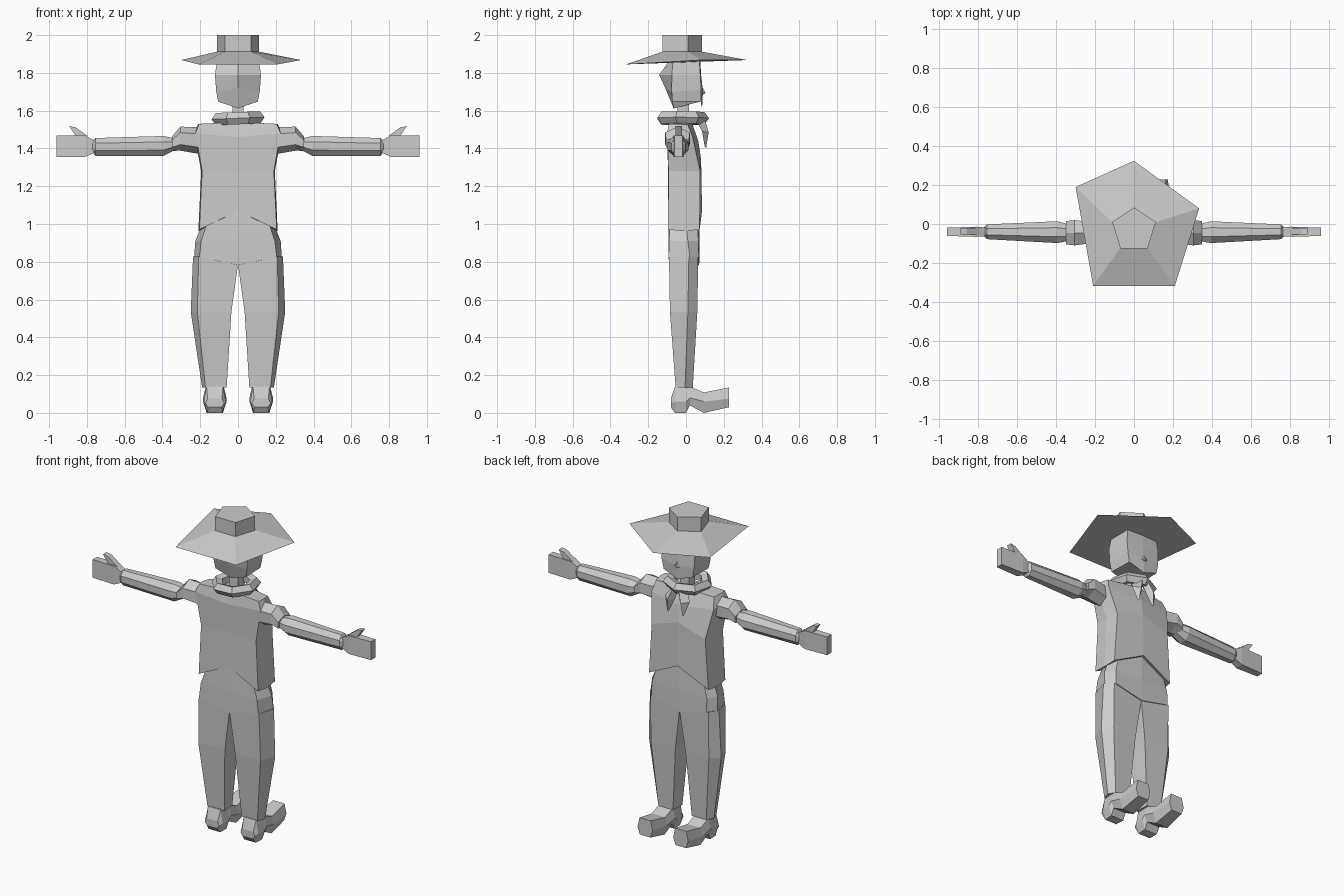
import bpy, bmesh
from math import sin, cos, pi
from mathutils import Vector


def loft(name, rings, flip=False):
    """Skin a stack of equal-length point rings and cap both ends."""
    bm = bmesh.new()
    s = -1 if flip else 1
    vs = [[bm.verts.new((s * x, y, z)) for x, y, z in r] for r in rings]
    n = len(vs[0])
    for a, b in zip(vs, vs[1:]):
        for i in range(n):
            j = (i + 1) % n
            bm.faces.new((a[i], a[j], b[j], b[i]))
    bm.faces.new(vs[0][::-1])
    bm.faces.new(vs[-1])
    bmesh.ops.recalc_face_normals(bm, faces=bm.faces)
    me = bpy.data.meshes.new(name)
    bm.to_mesh(me)
    bm.free()
    ob = bpy.data.objects.new(name, me)
    bpy.context.collection.objects.link(ob)
    return ob


def pair(name, rings):
    loft(name + "_right", rings)
    loft(name + "_left", rings, True)


def sym(half):
    """Close a ring given its +x half, starting and ending on x = 0."""
    return half + [(-x, y, z) for x, y, z in half[-2:0:-1]]


def xring(x, y, z, ry, rz, n):
    """Regular section across x with flat sides; ry, rz are half extents."""
    k = 1 / cos(pi / n)
    a = [2 * pi * (i + 0.5) / n for i in range(n)]
    return [(x, y + ry * k * cos(t), z + rz * k * sin(t)) for t in a]


def lift(outline, z):
    return [(x, y, z) for x, y in outline]


# Hat: sloping five-sided brim and crown
brim = [(0, .325, 1.868), (.335, .08, 1.868), (.21, -.318, 1.845),
        (-.21, -.318, 1.845), (-.3, .19, 1.868)]
crown = [(0, .085), (.112, .01), (.07, -.125), (-.07, -.125), (-.112, .01)]
loft("hat_brim", [brim, lift(crown, 1.912)])
loft("hat_crown", [lift(crown, 1.9), lift(crown, 2.0)])

# Head: keeled jaw, bulging back
loft("head", [
    sym([(0, -.065, 1.612), (.105, -.072, 1.648), (.1, .078, 1.648), (0, .085, 1.612)]),
    sym([(0, -.11, 1.72), (.115, -.076, 1.70), (.112, .08, 1.71), (0, .09, 1.70)]),
    sym([(0, -.142, 1.79), (.122, -.075, 1.79), (.115, .076, 1.79), (0, .08, 1.79)]),
    sym([(0, -.085, 1.87), (.11, -.068, 1.87), (.105, .07, 1.87), (0, .075, 1.87)]),
])
loft("nose", [sym([(0, .08, 1.735), (.022, .08, 1.69), (0, .08, 1.68)]),
              sym([(0, .095, 1.71), (.006, .103, 1.695), (0, .1, 1.69)])])
loft("neck", [[(x * .03, -.015 + y * .03, z) for x, y in
               ((-1, -1), (1, -1), (1, 1), (-1, 1))] for z in (1.5, 1.64)])

# Neck scarf and its two hanging ends
bpy.ops.mesh.primitive_torus_add(major_segments=7, minor_segments=5, major_radius=.11,
                                 minor_radius=.034, location=(0, -.022, 1.56),
                                 rotation=(-.04, 0, pi / 2))
bpy.context.object.name = "scarf"
pair("scarf_end", [
    [(.0, .06, 1.56), (.045, .05, 1.56), (.02, .1, 1.555)],
    [(.015, .085, 1.49), (.085, .085, 1.49), (.045, .12, 1.485)],
    [(.05, .1, 1.405), (.055, .1, 1.405), (.052, .107, 1.405)]])

# Jacket: notched hem, chest ridge, sloping shoulders
loft("jacket", [
    sym([(0, -.095, 1.07), (.205, -.095, .97), (.21, -.01, .962), (.205, .072, .97), (0, .085, 1.07)]),
    sym([(0, -.095, 1.28), (.19, -.093, 1.28), (.195, -.01, 1.28), (.185, .075, 1.28), (0, .08, 1.34)]),
    sym([(0, -.1, 1.46), (.225, -.1, 1.48), (.232, -.045, 1.48), (.215, .035, 1.46), (0, .065, 1.44)]),
    sym([(0, -.085, 1.54), (.205, -.09, 1.53), (.21, -.05, 1.53), (.2, .01, 1.525), (0, .03, 1.54)]),
])

# Trousers: hips and two tapering legs
loft("hips", [
    sym([(0, -.09, .783), (.205, -.092, .825), (.232, .02, .825), (.19, .068, .825), (0, .07, .783)]),
    sym([(0, -.092, .92), (.195, -.09, .91), (.226, .01, .91), (.19, .066, .91), (0, .072, .92)]),
    sym([(0, -.09, 1.08), (.165, -.085, 1.0), (.19, 0, 1.0), (.165, .06, 1.0), (0, .07, 1.08)]),
])
pair("leg", [
    [(0, -.085, .785), (.208, -.09, .828), (.238, .015, .828), (.2, .065, .828), (0, .065, .785)],
    [(.035, -.08, .535), (.215, -.085, .535), (.25, .01, .535), (.2, .06, .535), (.035, .055, .535)],
    [(.06, -.05, .135), (.172, -.055, .135), (.19, -.005, .135), (.165, .036, .135), (.065, .036, .135)],
])

# Shoes: side stations (y, bottom z, middle z, top z, half width)
stations = [(-.08, .03, .05, .075, .05), (-.058, 0, .06, .14, .058), (0, 0, .06, .145, .062),
            (.02, .04, .08, .14, .062), (.095, .0, .06, .108, .06), (.228, .03, .075, .135, .052)]
pair("shoe", [[(.123 + w * k, y, z) for k, z in
               ((-.7, b), (.7, b), (1, m), (.75, t), (-.75, t), (-1, m))]
              for y, b, m, t, w in stations])

# Sleeves, arms and mitten hands
pair("shoulder_sleeve", [xring(*s, 6) for s in
     ((.19, -.045, 1.44, .05, .062), (.305, -.045, 1.452, .065, .055), (.35, -.045, 1.425, .06, .033))])
pair("arm", [xring(*s, 8) for s in
     ((.32, -.045, 1.425, .04, .025), (.395, -.042, 1.413, .056, .053),
      (.755, -.04, 1.408, .038, .047), (.77, -.04, 1.41, .025, .03))])
pair("hand", [xring(*s, 4) for s in
     ((.76, -.04, 1.41, .022, .032), (.81, -.04, 1.412, .026, .057), (.962, -.04, 1.412, .021, .057))])
pair("thumb", [[(x, y, z) for x, z in ((.795, 1.465), (.86, 1.512), (.893, 1.518), (.86, 1.468))]
               for y in (-.055, -.02)])
